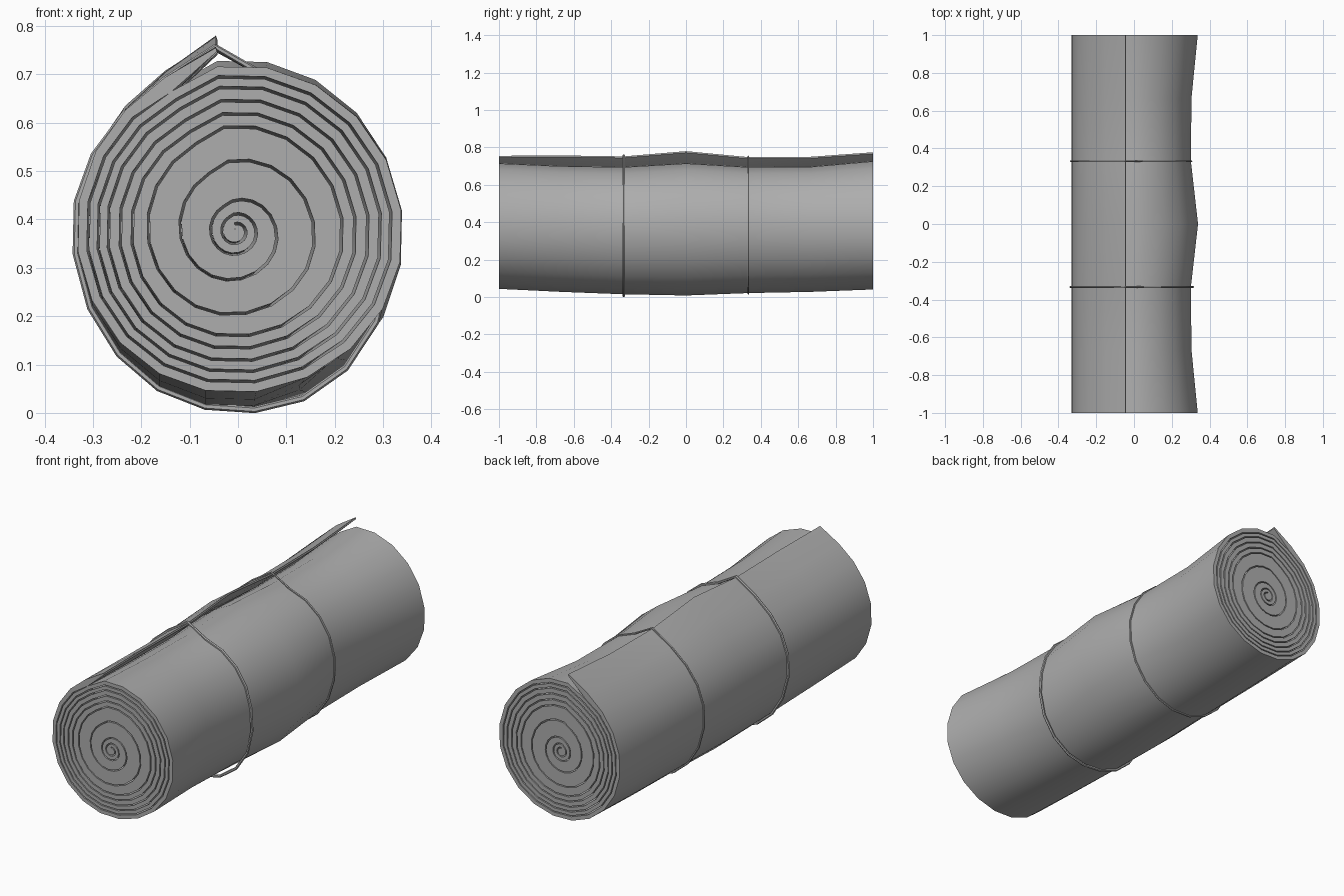
import bpy, bmesh
from math import cos, sin, radians, hypot

if "Cube" in bpy.data.objects:
    bpy.data.objects.remove(bpy.data.objects["Cube"])

N = 20                                   # segments per turn
YS = [-1, -.667, -.333, 0, .333, .667, 1]
TURN_R = [.012, .03, .055, .13, .195, .22, .245, .27, .29, .312, .336]
T = len(TURN_R) - 1
CX, CZ, END = -.005, .375, 97
# squash of the roll at each station along y
RIGHT = [1.085, .98, .97, 1.09, .97, .98, 1.085]
UP = [1.025, .98, .965, 1.025, .965, .97, 1.06]
DOWN = [1.03, 1.08, 1.12, 1.14, 1.10, 1.08, 1.04]
TIP = [.755, .757, .752, .78, .748, .75, .774]

grey = bpy.data.materials.new("dark_cloth")
grey.diffuse_color = (.42, .42, .42, 1)
grey.use_nodes = True
grey.node_tree.nodes["Principled BSDF"].inputs["Base Color"].default_value = grey.diffuse_color


def radius(i):
    t = max(i / N, 0)
    k = min(int(t), T - 1)
    return TURN_R[k] + (TURN_R[k + 1] - TURN_R[k]) * (t - k)


def place(i, r, j):
    a = radians(END + 360 * (T - i / N))
    c, s = cos(a), sin(a)
    sx = RIGHT[j] if c > 0 else .995
    sz = UP[j] * (1 + .075 * min(1, max(0, (c + .45) * 3))) if s > 0 else DOWN[j]
    return CX + r * c * sx, CZ + r * s * sz


def layer(i, j):
    """Outer and inner point of the blanket at step i, station j."""
    gap = .005 if j in (0, 6) else .0005
    ro = radius(i)
    ri = radius(i - N) + gap if i >= N else ro * .03
    o, n = place(i, ro, j), place(i, ri, j)
    lift = {T * N: 1, T * N - 1: .45, T * N - 2: .08}.get(i, 0)
    if lift:                              # loose flap at the end of the roll
        d = (TIP[j] - place(T * N, radius(T * N), j)[1]) * lift
        o = (o[0] - .02 * lift * (1 - lift), o[1] + d)
        n = (n[0], o[1] - (.008 if lift == 1 else .03)) if lift > .1 else n
    return o, n


def finish(bm, name):
    bmesh.ops.recalc_face_normals(bm, faces=bm.faces)
    me = bpy.data.meshes.new(name)
    bm.to_mesh(me)
    bm.free()
    me.materials.append(grey)
    ob = bpy.data.objects.new(name, me)
    bpy.context.collection.objects.link(ob)
    bpy.ops.object.select_all(action='DESELECT')
    ob.select_set(True)
    bpy.context.view_layer.objects.active = ob
    bpy.ops.object.shade_smooth_by_angle(angle=radians(40))


# Rolled blanket: one thick spiral strip
bm = bmesh.new()
outer, inner = [], []
for i in range(T * N + 1):
    ro, ri = [], []
    for j, y in enumerate(YS):
        o, n = layer(i, j)
        ro.append(bm.verts.new((o[0], y, o[1])))
        ri.append(bm.verts.new((n[0], y, n[1])))
    outer.append(ro)
    inner.append(ri)
for i in range(T * N):
    for g in (outer, inner):
        for j in range(6):
            bm.faces.new((g[i][j], g[i + 1][j], g[i + 1][j + 1], g[i][j + 1]))
    for j in (0, 6):
        bm.faces.new((outer[i][j], outer[i + 1][j], inner[i + 1][j], inner[i][j]))
for i in (0, T * N):
    for j in range(6):
        bm.faces.new((outer[i][j], outer[i][j + 1], inner[i][j + 1], inner[i][j]))
finish(bm, "rolled_blanket")


# Ropes: closed loops around the outer turn, bridging the flap
def rope(name, j, thick, sag):
    pts = []
    for i in range(T * N - N + 1, T * N + 1):
        x, z = layer(i, j)[0]
        dx, dz = x - CX, z - CZ
        d = hypot(dx, dz)
        off = thick * .6
        if dx > 0 and dz < 0:             # slack at lower right
            off += sag * max(0, -2 * dx * dz / d / d)
        pts.append((x + dx / d * off, z + dz / d * off, dx / d, dz / d))
    bm = bmesh.new()
    rings = []
    for x, z, nx, nz in pts:
        rings.append([bm.verts.new((x + nx * thick * cos(a), YS[j] + thick * sin(a),
                                    z + nz * thick * cos(a)))
                      for a in (radians(60 * k) for k in range(6))])
    for a, b in zip(rings, rings[1:] + rings[:1]):
        for k in range(6):
            m = (k + 1) % 6
            bm.faces.new((a[k], a[m], b[m], b[k]))
    finish(bm, name)


rope("front_rope", 2, .007, .02)
rope("back_rope", 4, .005, 0)
